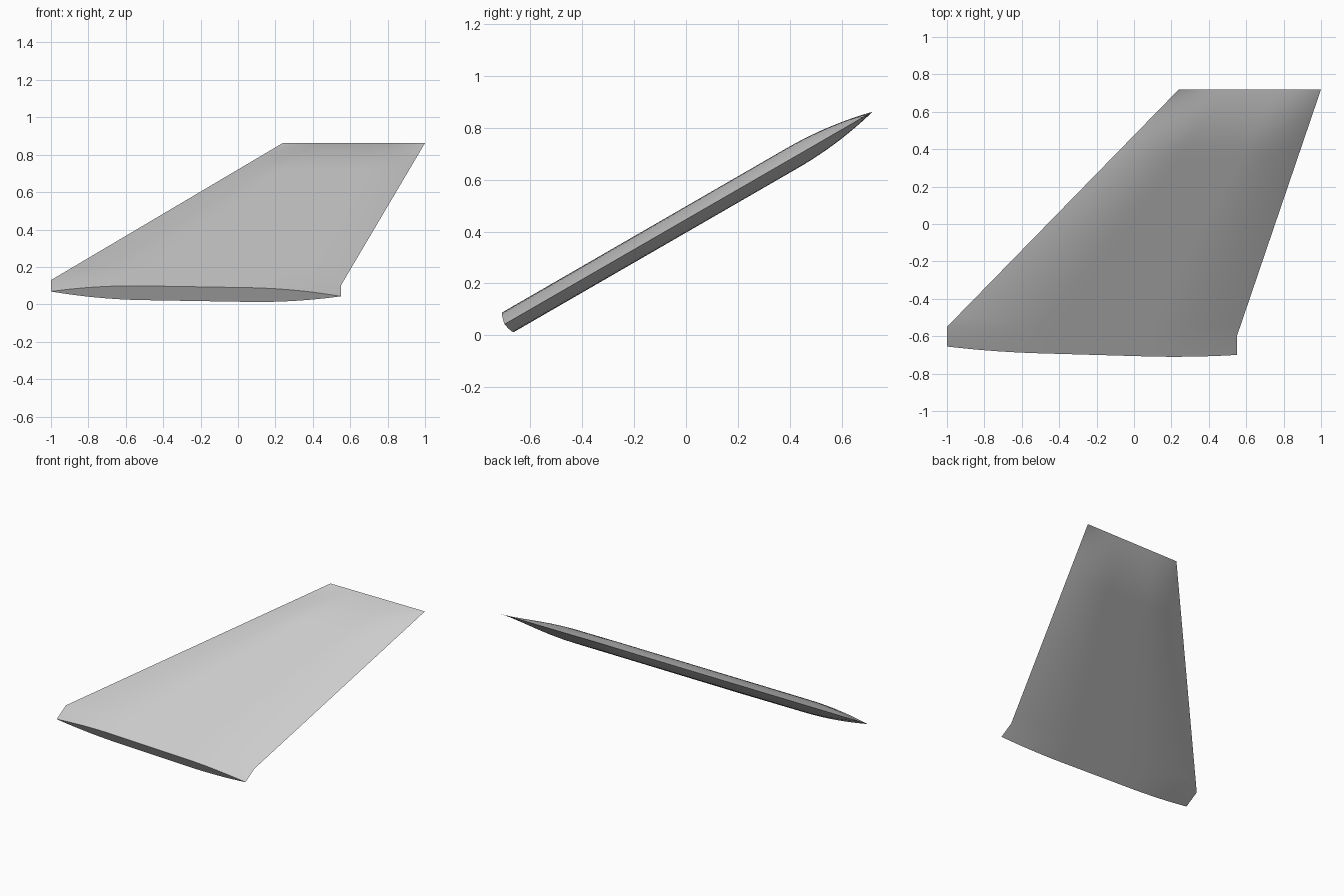
import bpy
import bmesh
import math
from mathutils import Vector

cube = bpy.data.objects.get("Cube")
if cube:
    bpy.data.objects.remove(cube, do_unlink=True)

# Plain grey surface
grey = bpy.data.materials.new("plain grey")
grey.use_nodes = True
colour = (0.6, 0.6, 0.6, 1)
grey.diffuse_color = colour
grey.node_tree.nodes["Principled BSDF"].inputs["Base Color"].default_value = colour

TILT = math.radians(30)
NORMAL = Vector((0, -math.sin(TILT), math.cos(TILT)))
HALF_THICK = 0.044
CHORD_STEPS = 40
SPAN_STEPS = 32
CHORD_RAMP, TIP_RAMP = 0.32, 0.24

# Planform corners (x, y): leading and trailing edge at root, stub end and tip
LEAD = [Vector((-1, -0.655)), Vector((-1, -0.55)), Vector((0.24, 0.72))]
TRAIL = [Vector((0.55, -0.70)), Vector((0.55, -0.60)), Vector((1, 0.72))]


def ramp(distance, width):
    """Parabolic rise from a sharp edge to full thickness."""
    return 1 - max(0, 1 - distance / width) ** 2


def surface_point(row, u, side):
    """Point on the upper (side 1) or lower (side -1) skin."""
    if row == 0:
        xy, tip = LEAD[0].lerp(TRAIL[0], u), 1
    else:
        v = (row - 1) / SPAN_STEPS
        v = 1 - (1 - v) ** 1.5
        xy = LEAD[1].lerp(LEAD[2], v).lerp(TRAIL[1].lerp(TRAIL[2], v), u)
        tip = ramp(1 - v, TIP_RAMP)
    thick = HALF_THICK * ramp(min(u, 1 - u), CHORD_RAMP) * tip
    base = Vector((xy.x, xy.y, 0.447 + xy.y * math.tan(TILT)))
    return base + NORMAL * thick * side


bm = bmesh.new()

# Upper and lower skins, denser towards the leading and trailing edges
root_loops = []
for side in (1, -1):
    grid = []
    for row in range(SPAN_STEPS + 2):
        us = [(1 - math.cos(math.pi * i / CHORD_STEPS)) / 2
              for i in range(CHORD_STEPS + 1)]
        grid.append([bm.verts.new(surface_point(row, u, side)) for u in us])
    for a, b in zip(grid, grid[1:]):
        for i in range(CHORD_STEPS):
            bm.faces.new((a[i], a[i + 1], b[i + 1], b[i]))
    root_loops.append(grid[0])

# Flat root cap between the two skins
upper, lower = root_loops
for i in range(CHORD_STEPS):
    bm.faces.new((upper[i], upper[i + 1], lower[i + 1], lower[i]))

bmesh.ops.remove_doubles(bm, verts=bm.verts, dist=0.00005)
bmesh.ops.recalc_face_normals(bm, faces=bm.faces)

mesh = bpy.data.meshes.new("swept_fin")
bm.to_mesh(mesh)
bm.free()
mesh.materials.append(grey)
fin = bpy.data.objects.new("swept_fin", mesh)
bpy.context.collection.objects.link(fin)

# Smooth skin with crisp rim edges
bpy.ops.object.select_all(action="DESELECT")
fin.select_set(True)
bpy.context.view_layer.objects.active = fin
bpy.ops.object.shade_smooth_by_angle(angle=math.radians(18))
